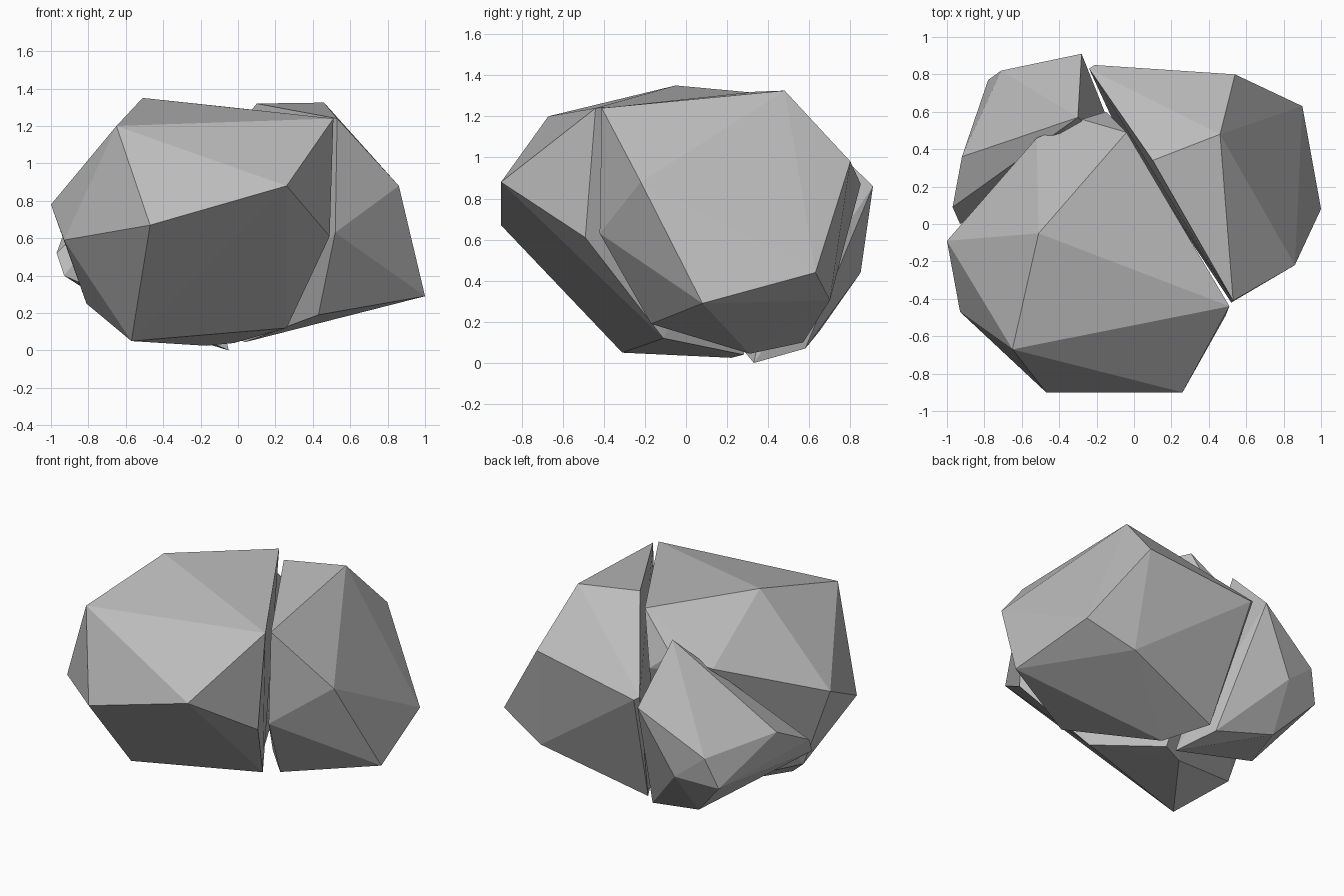
import bpy
import bmesh

default_cube = bpy.data.objects.get("Cube")
if default_cube:
    bpy.data.objects.remove(default_cube, do_unlink=True)

# Stone colour shared by all fragments
stone = bpy.data.materials.new("grey_stone")
stone.use_nodes = True
grey = (0.5, 0.5, 0.5, 1)
stone.diffuse_color = grey
stone.node_tree.nodes["Principled BSDF"].inputs["Base Color"].default_value = grey


def fragment(name, corners):
    """Make a flat-faced chunk as the convex hull of its corners."""
    bm = bmesh.new()
    for corner in corners:
        bm.verts.new(corner)
    hull = bmesh.ops.convex_hull(bm, input=bm.verts)
    spare = {g for g in hull["geom_interior"] + hull["geom_unused"]
             if isinstance(g, bmesh.types.BMVert)}
    bmesh.ops.delete(bm, geom=list(spare), context="VERTS")
    bmesh.ops.recalc_face_normals(bm, faces=bm.faces)
    mesh = bpy.data.meshes.new(name)
    bm.to_mesh(mesh)
    bm.free()
    mesh.materials.append(stone)
    chunk = bpy.data.objects.new(name, mesh)
    bpy.context.collection.objects.link(chunk)
    return chunk


# Large fragment at the front
fragment("front_rock_fragment", [
    # crown
    (-.51, -.05, 1.35), (-.65, -.67, 1.2), (.51, -.44, 1.24), (-.04, .49, 1.3),
    # outer sides
    (-1, -.09, .78), (-.93, -.47, .59), (-.47, -.9, .67), (.26, -.9, .88),
    # broken sides
    (.49, -.49, .61), (-.52, .46, 1.01), (-.28, .56, 1.08), (-.15, .6, .97),
    # underside
    (-.57, -.31, .05), (.26, -.11, .12), (-.17, .22, .025), (-.02, .28, .04),
    (-.81, -.08, .25),
])

# Large fragment on the left of the crack
fragment("left_rock_fragment", [
    # crown
    (.53, -.41, 1.24), (.46, .48, 1.325), (.1, .34, 1.32),
    # sides
    (.86, -.22, .88), (.54, .8, .98), (-.21, .85, .87), (-.24, .83, .89),
    (.52, -.42, .63), (.9, .63, .44),
    # underside
    (.43, -.17, .19), (1, .08, .29), (.58, .7, .305), (.04, .31, .045),
    (-.12, .57, .1),
])

# Small fragment at the back
fragment("back_rock_fragment", [
    # peak and outer sides
    (-.3, .57, 1.19), (-.28, .91, .86), (-.71, .82, .6), (-.92, .36, .66),
    (-.97, .09, .52), (-.93, 0, .4), (-.78, .77, .4), (-.51, .85, .44),
    # underside
    (-.55, .65, .155), (-.16, .58, .07), (-.05, .33, 0),
])
